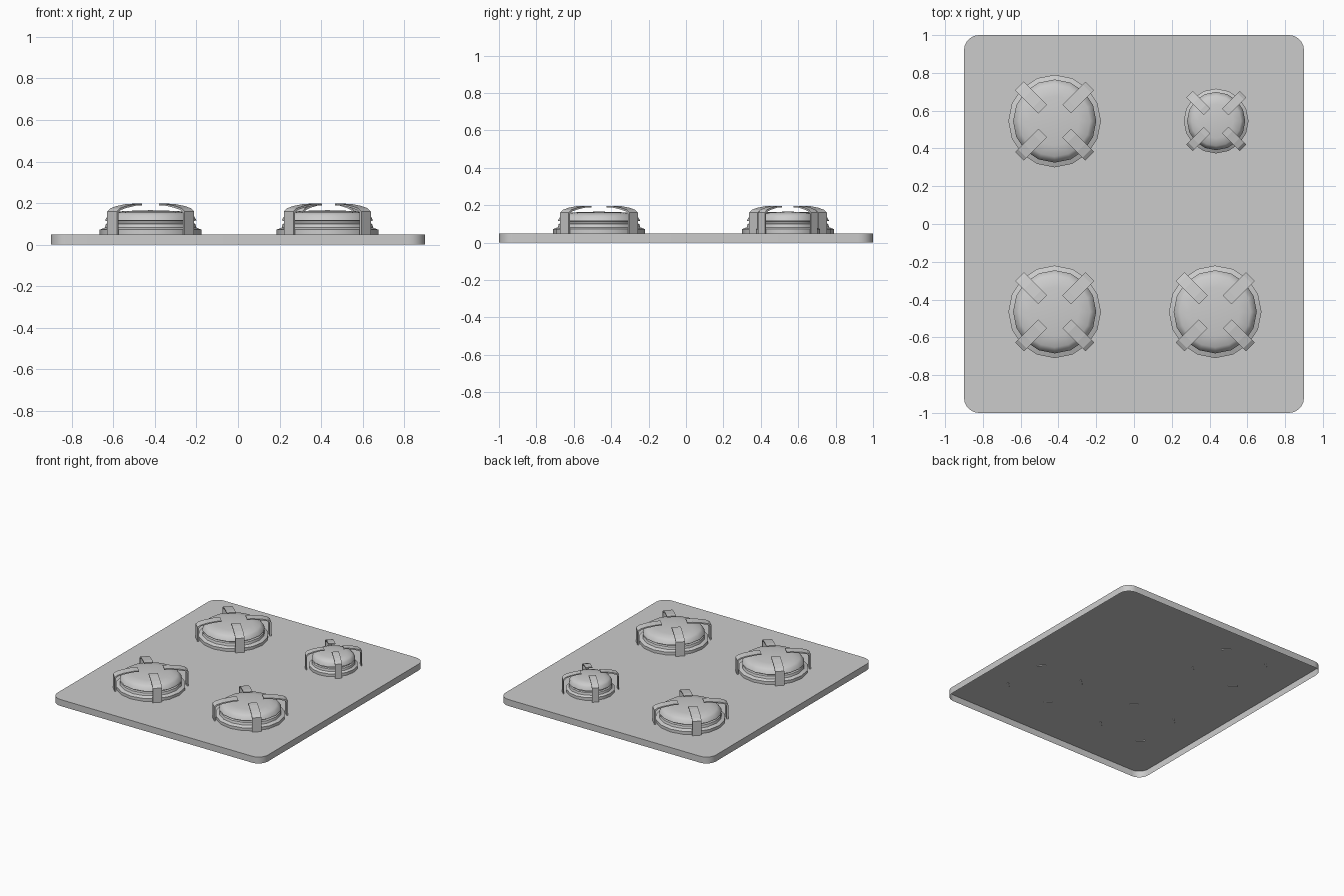
import bpy, bmesh
from math import cos, sin, pi, radians

if "Cube" in bpy.data.objects:
    bpy.data.objects.remove(bpy.data.objects["Cube"])

TOP = 0.05  # height of the hob plate


def make_object(name, bm, smooth=None):
    bmesh.ops.recalc_face_normals(bm, faces=bm.faces)
    mesh = bpy.data.meshes.new(name)
    bm.to_mesh(mesh)
    bm.free()
    ob = bpy.data.objects.new(name, mesh)
    bpy.context.collection.objects.link(ob)
    if smooth:
        bpy.ops.object.select_all(action='DESELECT')
        ob.select_set(True)
        bpy.context.view_layer.objects.active = ob
        bpy.ops.object.shade_smooth_by_angle(angle=radians(smooth))
    return ob


def lathe(name, profile, x, y, scale, sides=16):
    """Spin an (r, z) profile; a profile ending at r = 0 closes at a point."""
    bm = bmesh.new()
    rings = []
    for r, z in profile:
        if r == 0:
            rings.append([bm.verts.new((x, y, z))] * sides)
            continue
        rings.append([bm.verts.new((x + r * scale * cos(2 * pi * i / sides),
                                    y + r * scale * sin(2 * pi * i / sides), z))
                      for i in range(sides)])
    for a, b in zip(rings, rings[1:]):
        for i in range(sides):
            j = (i + 1) % sides
            quad = [a[i], a[j], b[j], b[i]]
            bm.faces.new(list(dict.fromkeys(quad)))
    return make_object(name, bm, 35)


def support_arm(name, x, y, angle, scale, foot):
    """Thin bent strip: upright outside the burner, arching in over the cap."""
    outer = [(0.263, foot), (0.263, 0.16), (0.242, 0.175),
             (0.2, 0.186), (0.13, 0.196), (0.09, 0.197)]
    inner = [(0.09, 0.189), (0.13, 0.188), (0.196, 0.177),
             (0.235, 0.167), (0.252, 0.154), (0.252, foot)]
    bm = bmesh.new()
    half = 0.0325 * scale
    sides = []
    for w in (-half, half):
        sides.append([bm.verts.new((x + r * scale * cos(angle) - w * sin(angle),
                                    y + r * scale * sin(angle) + w * cos(angle), z))
                      for r, z in outer + inner])
    a, b = sides
    n = len(a)
    for i in range(n):
        j = (i + 1) % n
        bm.faces.new((a[i], a[j], b[j], b[i]))
    # side faces as strips between the outer and inner curves
    for s in sides:
        for i in range(n // 2 - 1):
            bm.faces.new((s[i], s[i + 1], s[n - 2 - i], s[n - 1 - i]))
    return make_object(name, bm)


# Hob plate: rounded rectangle with skirt, open underneath
bm = bmesh.new()
R, STEPS = 0.08, 6
outline = []
for k, (sx, sy) in enumerate([(1, 1), (-1, 1), (-1, -1), (1, -1)]):
    for i in range(STEPS + 1):
        t = pi / 2 * (k + i / STEPS)
        outline.append((sx * (0.9 - R) + R * cos(t), sy * (1 - R) + R * sin(t)))
low = [bm.verts.new((px, py, 0)) for px, py in outline]
high = [bm.verts.new((px, py, TOP)) for px, py in outline]
for i in range(len(low)):
    j = (i + 1) % len(low)
    bm.faces.new((low[i], low[j], high[j], high[i]))
bm.faces.new(high)
make_object("hob_plate", bm, 30)

# Burners: position, body scale, arm scale, arm foot height
burners = {
    "back_left": (-0.42, 0.545, 1.0, 1.0, 0.045),
    "front_left": (-0.42, -0.465, 1.0, 1.0, 0.045),
    "front_right": (0.43, -0.465, 1.0, 1.0, 0.045),
    "back_right": (0.435, 0.545, 0.7, 0.76, TOP),
}
base_profile = [(0.245, TOP), (0.245, 0.072), (0.22, 0.082), (0.215, 0.1),
                (0.2, 0.104), (0.2, 0.116)]
cap_profile = [(0.2, 0.114), (0.22, 0.116), (0.216, 0.124), (0.205, 0.142),
               (0.188, 0.154), (0.13, 0.162), (0, 0.166)]
for name, (x, y, scale, arm_scale, foot) in burners.items():
    lathe(name + "_burner_base", base_profile, x, y, scale)
    lathe(name + "_burner_cap", cap_profile, x, y, scale)
    for k in range(4):
        support_arm(f"{name}_pan_support_{k + 1}", x, y,
                    pi / 4 + k * pi / 2, arm_scale, foot)
